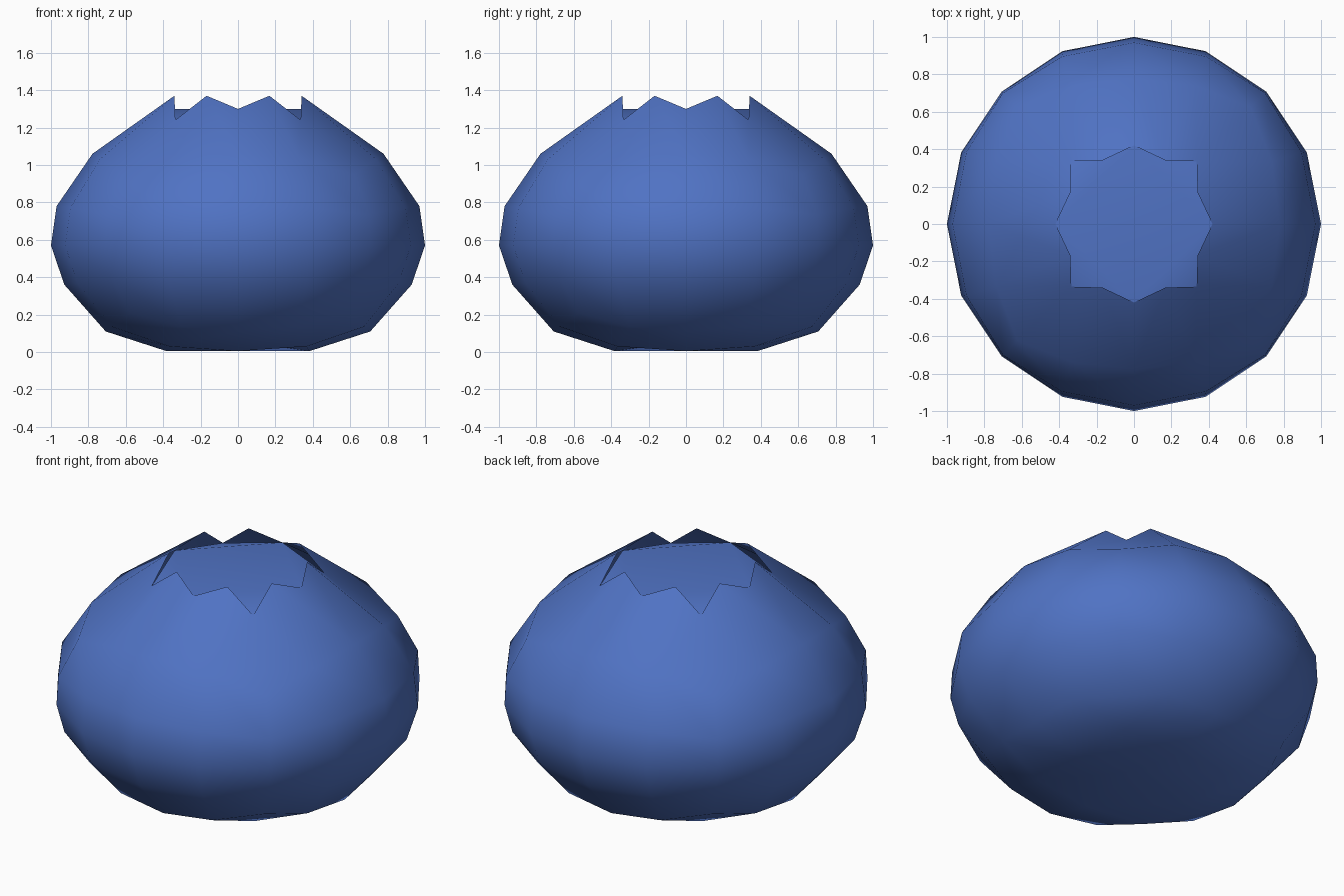
import bpy, bmesh
from mathutils import Vector

if "Cube" in bpy.data.objects:
    bpy.data.objects.remove(bpy.data.objects["Cube"])

mat = bpy.data.materials.new("berry_blue")
mat.diffuse_color = (0.08, 0.17, 0.55, 1)
mat.use_nodes = True
mat.node_tree.nodes["Principled BSDF"].inputs["Base Color"].default_value = mat.diffuse_color

# sphere height -> (model height, radius scale)
PROFILE = [(-1, .06, 1), (-.924, .005, 1), (-.855, .03, 1), (-.707, .11, 1.0),
           (-.383, .36, 1.005), (0, .57, 1), (.383, .78, 1.05),
           (.707, 1.06, 1.10), (.924, 1.30, 1.097), (1.01, 1.34, 1.09)]


def shape(co):
    z = max(-1, min(1, co.z))
    for (a, za, sa), (b, zb, sb) in zip(PROFILE, PROFILE[1:]):
        if z <= b:
            t = (z - a) / (b - a)
            s = sa + (sb - sa) * t
            return Vector((co.x * s, co.y * s, za + (zb - za) * t))


def finish(bm, name):
    mesh = bpy.data.meshes.new(name)
    bmesh.ops.recalc_face_normals(bm, faces=bm.faces)
    for f in bm.faces:
        f.smooth = True
    bm.to_mesh(mesh)
    bm.free()
    mesh.materials.append(mat)
    obj = bpy.data.objects.new(name, mesh)
    bpy.context.collection.objects.link(obj)
    return obj


# Berry body: cube sphere, subdivided and rounded twice
bm = bmesh.new()
bmesh.ops.create_cube(bm, size=2)
for _ in range(2):
    bmesh.ops.subdivide_edges(bm, edges=bm.edges[:], cuts=1, use_grid_fill=True)
    for v in bm.verts:
        v.co.normalize()

# Open the crown and set the rim notches
centre = max(bm.verts, key=lambda v: v.co.z)
rim = {v for f in centre.link_faces for v in f.verts} - {centre}
for v in bm.verts:
    v.co = shape(v.co)
bmesh.ops.delete(bm, geom=[centre], context='VERTS')
for v in rim:
    if abs(v.co.x) > .1 and abs(v.co.y) > .1:
        v.co = Vector((.335 if v.co.x > 0 else -.335, .335 if v.co.y > 0 else -.335, 1.24))

# Raise a tooth in the middle of every rim edge
for e in [e for e in bm.edges if e.is_boundary]:
    face = e.link_faces[0]
    side = [v for v in face.verts if v not in e.verts]
    tooth = bmesh.utils.edge_split(e, e.verts[0], .5)[1]
    x, y = tooth.co.x, tooth.co.y
    ax, ay = (.34, .168) if abs(x) > abs(y) else (.168, .34)
    tooth.co = Vector((ax if x > 0 else -ax, ay if y > 0 else -ay, 1.37))
    for v in side:
        shared = next(f for f in tooth.link_faces if v in f.verts)
        bmesh.utils.face_split(shared, tooth, v)
body = finish(bm, "berry_body")

# Crown floor: level square with four drooping corners
bm = bmesh.new()
tips = [bm.verts.new((x * .42, y * .42, 1.30)) for x, y in ((1, 0), (0, 1), (-1, 0), (0, -1))]
bm.faces.new(tips)
for i, (x, y) in enumerate(((1, 1), (-1, 1), (-1, -1), (1, -1))):
    corner = bm.verts.new((x * .335, y * .335, 1.24))
    bm.faces.new((tips[i], corner, tips[(i + 1) % 4]))
finish(bm, "crown_floor")
